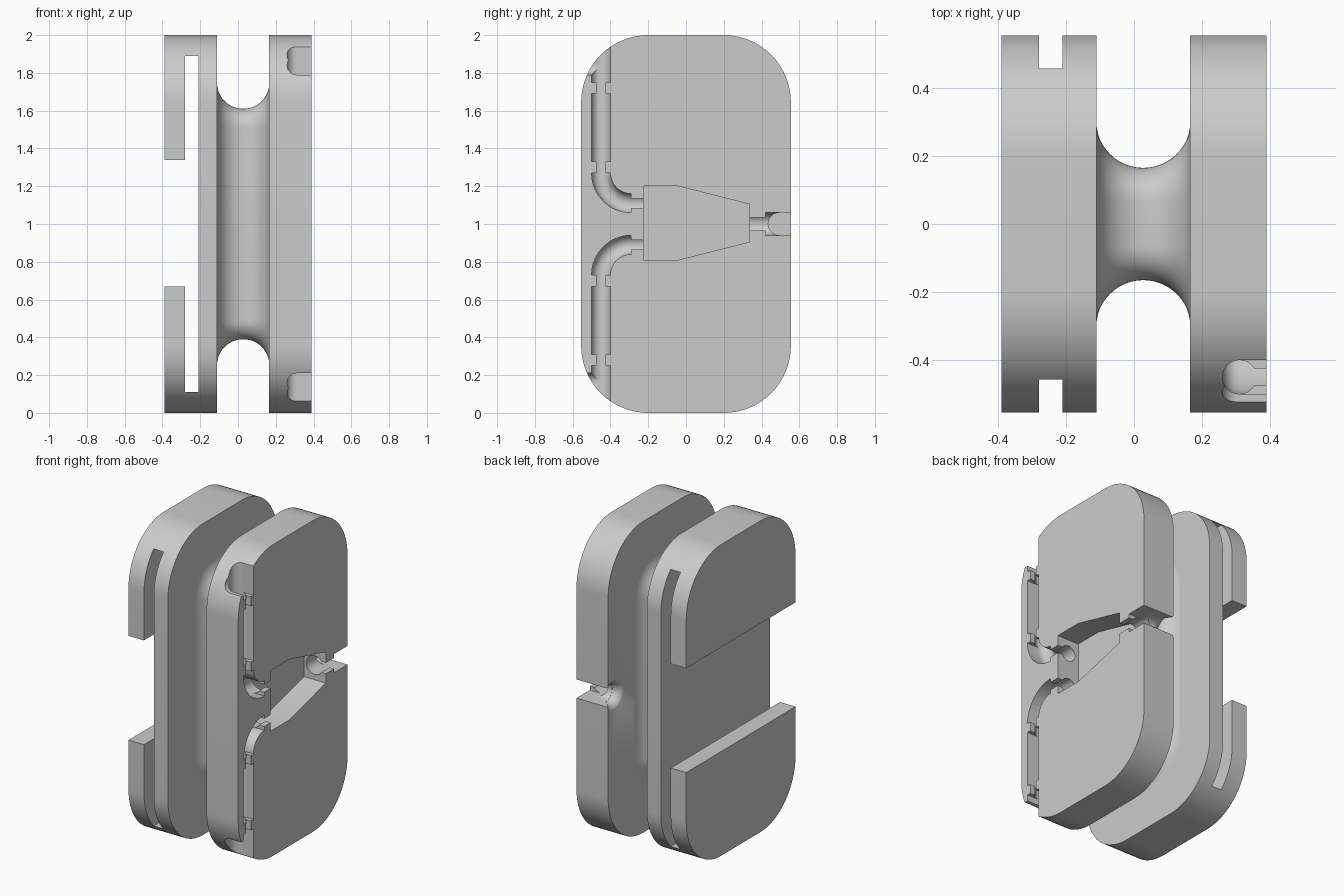
import bpy, bmesh
from math import sin, cos, pi, sqrt

if "Cube" in bpy.data.objects:
    bpy.data.objects.remove(bpy.data.objects["Cube"])

grey = bpy.data.materials.new("plain grey")
grey.use_nodes = True
colour = (0.6, 0.6, 0.6, 1)
grey.diffuse_color = colour
grey.node_tree.nodes["Principled BSDF"].inputs["Base Color"].default_value = colour


def loft(name, rings):
    """Skin a closed solid through a row of equal rings."""
    bm = bmesh.new()
    rows = [[bm.verts.new(p) for p in ring] for ring in rings]
    n = len(rows[0])
    for a, b in zip(rows, rows[1:]):
        for i in range(n):
            j = (i + 1) % n
            bm.faces.new((a[i], a[j], b[j], b[i]))
    bm.faces.new(rows[0])
    bm.faces.new(rows[-1])
    bmesh.ops.recalc_face_normals(bm, faces=bm.faces)
    mesh = bpy.data.meshes.new(name)
    bm.to_mesh(mesh)
    bm.free()
    mesh.materials.append(grey)
    ob = bpy.data.objects.new(name, mesh)
    bpy.context.collection.objects.link(ob)
    return ob


def prism(name, outline, x0, x1):
    return loft(name, [[(x, y, z) for y, z in outline] for x in (x0, x1)])


def rect(y0, y1, z0, z1):
    return [(y0, z0), (y1, z0), (y1, z1), (y0, z1)]


def arc(cy, cz, r, a0, a1, steps=12):
    return [(cy + r * cos(a0 + (a1 - a0) * i / steps),
             cz + r * sin(a0 + (a1 - a0) * i / steps)) for i in range(steps + 1)]


def rounded(hy, hz, r, steps=12):
    pts = []
    for k, (sy, sz) in enumerate([(1, 1), (-1, 1), (-1, -1), (1, -1)]):
        pts += arc(sy * (hy - r), 1 + sz * (hz - r), r, k * pi / 2, (k + 1) * pi / 2, steps)
    return pts


def tube(path, r, x=0.31, sides=24):
    """Round bore following a path in the y-z plane."""
    rings = []
    for i, (y, z) in enumerate(path):
        a, b = path[max(i - 1, 0)], path[min(i + 1, len(path) - 1)]
        dy, dz = b[0] - a[0], b[1] - a[1]
        d = sqrt(dy * dy + dz * dz)
        rings.append([(x + r * sin(t), y - dz / d * r * cos(t), z + dy / d * r * cos(t))
                      for t in (2 * pi * k / sides for k in range(sides))])
    return loft("cutter", rings)


def cut(ob, cutters):
    bpy.context.view_layer.objects.active = ob
    for c in cutters:
        c.hide_render = True
        m = ob.modifiers.new("cut", 'BOOLEAN')
        m.operation, m.solver, m.object = 'DIFFERENCE', 'EXACT', c
        bpy.ops.object.modifier_apply(modifier=m.name)
        bpy.data.objects.remove(c)


def slot(outline, x0=0.31):
    return prism("cutter", outline, x0, 0.45)


def flip(outline):
    return [(y, 2 - z) for y, z in outline]


# Flanges
side = rounded(0.555, 1, 0.355, 20)
cable_flange = prism("cable_flange", side, 0.165, 0.39)
clip_flange = prism("clip_flange", side, -0.39, -0.11)

# Strap slot and open middle in the clip flange
cut(clip_flange, [
    prism("cutter", rect(-0.7, 0.7, 0.11, 1.89), -0.28, -0.21),
    prism("cutter", rect(-0.7, 0.7, 0.67, 1.34), -0.45, -0.21)])

# Splitter recess
recess = [(-0.225, 0.81), (-0.04, 0.81), (0.335, 0.905),
          (0.335, 1.105), (-0.04, 1.2), (-0.225, 1.2)]
cutters = [slot(recess, 0.235)]

# Two mirrored cable channels: round bore, wide openings and narrow clips
bend = arc(-0.29, 1.27, 0.16, pi, 1.5 * pi)
bend_slot = arc(-0.29, 1.27, 0.21, pi, 1.5 * pi) + arc(-0.29, 1.27, 0.11, 1.5 * pi, pi)
wide = [rect(-0.5, -0.4, 1.33, 1.69), rect(-0.5, -0.4, 1.75, 2.1), bend_slot,
        rect(-0.6, -0.45, 1.79, 2.1)]
narrow = [rect(-0.475, -0.425, 1.26, 1.34), rect(-0.475, -0.425, 1.68, 1.76),
          rect(-0.3, -0.2, 1.085, 1.135)]
bore = [(-0.45, 2.1)] + bend + [(-0.2, 1.11)]
exit_bore = [(-0.45, 1.84), (-0.6, 1.84)]
for turn in (lambda p: p, flip):
    cutters += [tube(turn(bore), 0.05), tube(turn(exit_bore), 0.05)]
    cutters += [slot(turn(o)) for o in wide + narrow]

# Rear cable exit: bore, openings, notch through the flange and flared mouth
notch = arc(0.495, 1, 0.06, pi / 2, 1.5 * pi) + [(0.6, 0.94), (0.6, 1.06)]
cutters += [tube([(0.3, 1), (0.6, 1)], 0.06),
            slot(rect(0.3, 0.43, 0.965, 1.035)),
            slot(rect(0.42, 0.6, 0.94, 1.06)),
            prism("cutter", notch, 0.1, 0.32)]
flare = []
for i in range(9):
    a = pi / 2 * i / 8
    r = 0.061 + 0.06 * (1 - sin(a))
    x = 0.16 + 0.06 * (1 - cos(a))
    flare.append([(x, y, z) for y, z in arc(0.495, 1, r, 0, 2 * pi, 32)[:-1]])
cutters.append(loft("cutter", flare))
cut(cable_flange, cutters)

# Waisted hub between the flanges
rings = []
for i in range(25):
    a = pi * i / 24
    d = 0.1375 * (1 - sin(a))
    rings.append([(0.0275 - 0.1385 * cos(a), y, z)
                  for y, z in rounded(0.165 + d, 0.61 + d, 0.1 + d)])
hub = loft("winding_hub", rings)

# Smooth shading with crisp edges
bpy.ops.object.select_all(action='DESELECT')
for ob in (cable_flange, clip_flange, hub):
    bm = bmesh.new()
    bm.from_mesh(ob.data)
    bmesh.ops.remove_doubles(bm, verts=bm.verts, dist=0.0001)
    bm.to_mesh(ob.data)
    bm.free()
    ob.select_set(True)
bpy.context.view_layer.objects.active = hub
bpy.ops.object.shade_smooth_by_angle(angle=pi / 6)
